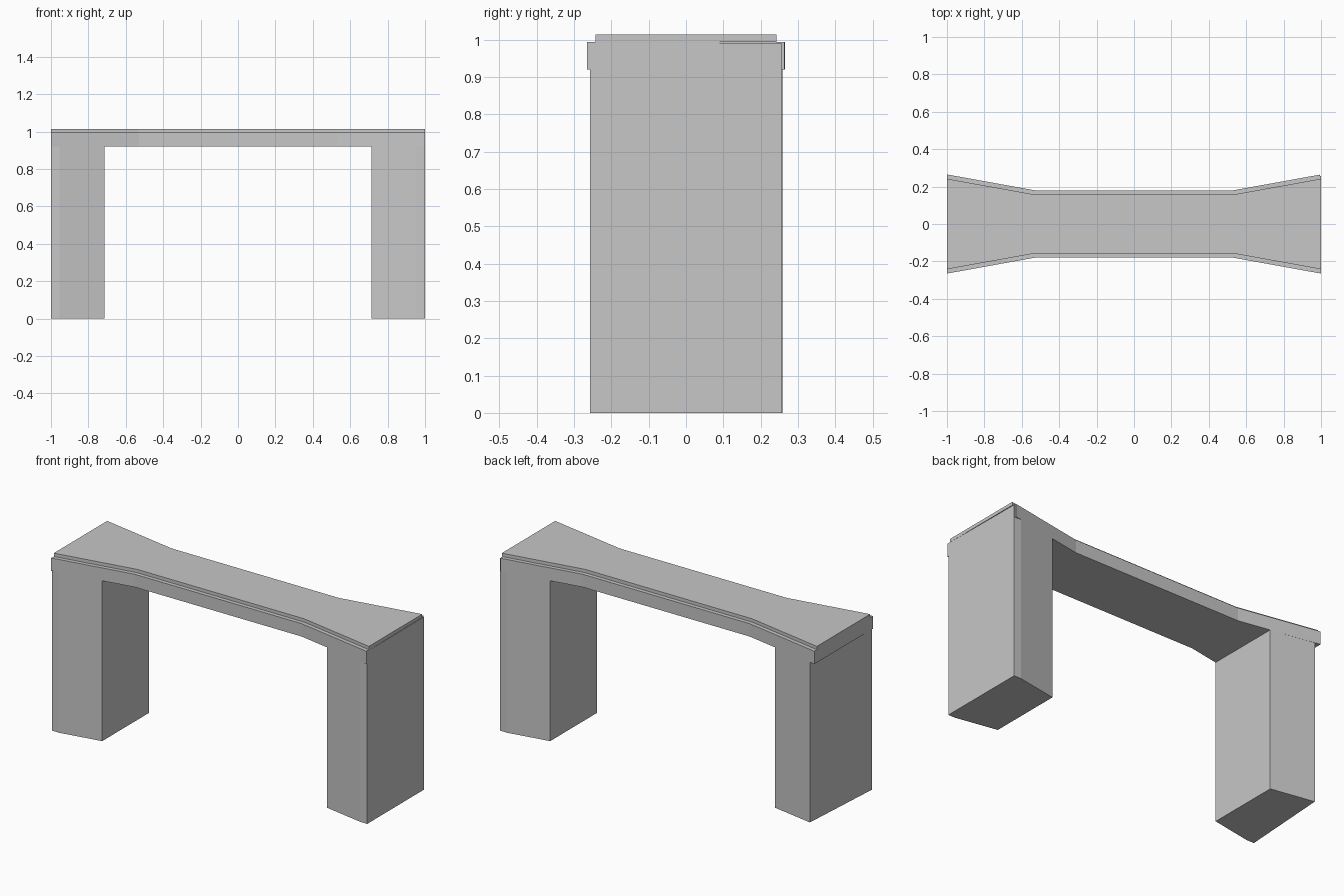
import bpy
import bmesh

cube = bpy.data.objects.get("Cube")
if cube:
    bpy.data.objects.remove(cube)

# One plain concrete colour
concrete = bpy.data.materials.new("concrete_grey")
concrete.use_nodes = True
colour = (0.57, 0.57, 0.57, 1)
concrete.diffuse_color = colour
concrete.node_tree.nodes["Principled BSDF"].inputs["Base Color"].default_value = colour

BEND, MIDDLE, END = 0.53, 0.18, 0.265


def prism(name, outline, bottom, top):
    """Raise a flat plan outline (counter-clockwise) into a solid."""
    bm = bmesh.new()
    base = bm.faces.new([bm.verts.new((x, y, bottom)) for x, y in outline])
    raised = bmesh.ops.extrude_face_region(bm, geom=[base], use_keep_orig=True)
    verts = [v for v in raised["geom"] if isinstance(v, bmesh.types.BMVert)]
    bmesh.ops.translate(bm, verts=verts, vec=(0, 0, top - bottom))
    bmesh.ops.recalc_face_normals(bm, faces=bm.faces)
    mesh = bpy.data.meshes.new(name)
    bm.to_mesh(mesh)
    bm.free()
    mesh.materials.append(concrete)
    obj = bpy.data.objects.new(name, mesh)
    bpy.context.collection.objects.link(obj)
    return obj


def flare(x):
    """Half width of the deck at x."""
    return MIDDLE + (END - MIDDLE) * max(0, abs(x) - BEND) / (1 - BEND)


def deck_plan(inset, back_end=1):
    """Waisted plan, narrowed by inset on both long sides."""
    front = [(x, inset - flare(x)) for x in (-1, -BEND, BEND, 1)]
    back = [(x, flare(x) - inset) for x in (back_end, BEND, -BEND, -1)]
    return front + back


# Deck slab and the narrower running surface on top
prism("deck_slab", deck_plan(0, 0.994), 0.92, 0.994)
prism("deck_surface", deck_plan(0.023), 0.994, 1.013)

# Solid piers follow the flare, then run straight at the outer ends
INNER, CLIP, SKEW = 0.713, 0.955, 0.967
pier_side = flare(CLIP)
prism("left_pier", [(INNER, -flare(INNER)), (CLIP, -pier_side), (1, -pier_side),
                    (1, pier_side), (CLIP, pier_side), (INNER, flare(INNER))], 0, 0.99)
# The right pier has a slightly skewed outer end
prism("right_pier", [(-1, -pier_side), (-CLIP, -pier_side), (-INNER, -flare(INNER)),
                     (-INNER, flare(INNER)), (-SKEW, flare(SKEW) - 0.001)], 0, 0.92)
